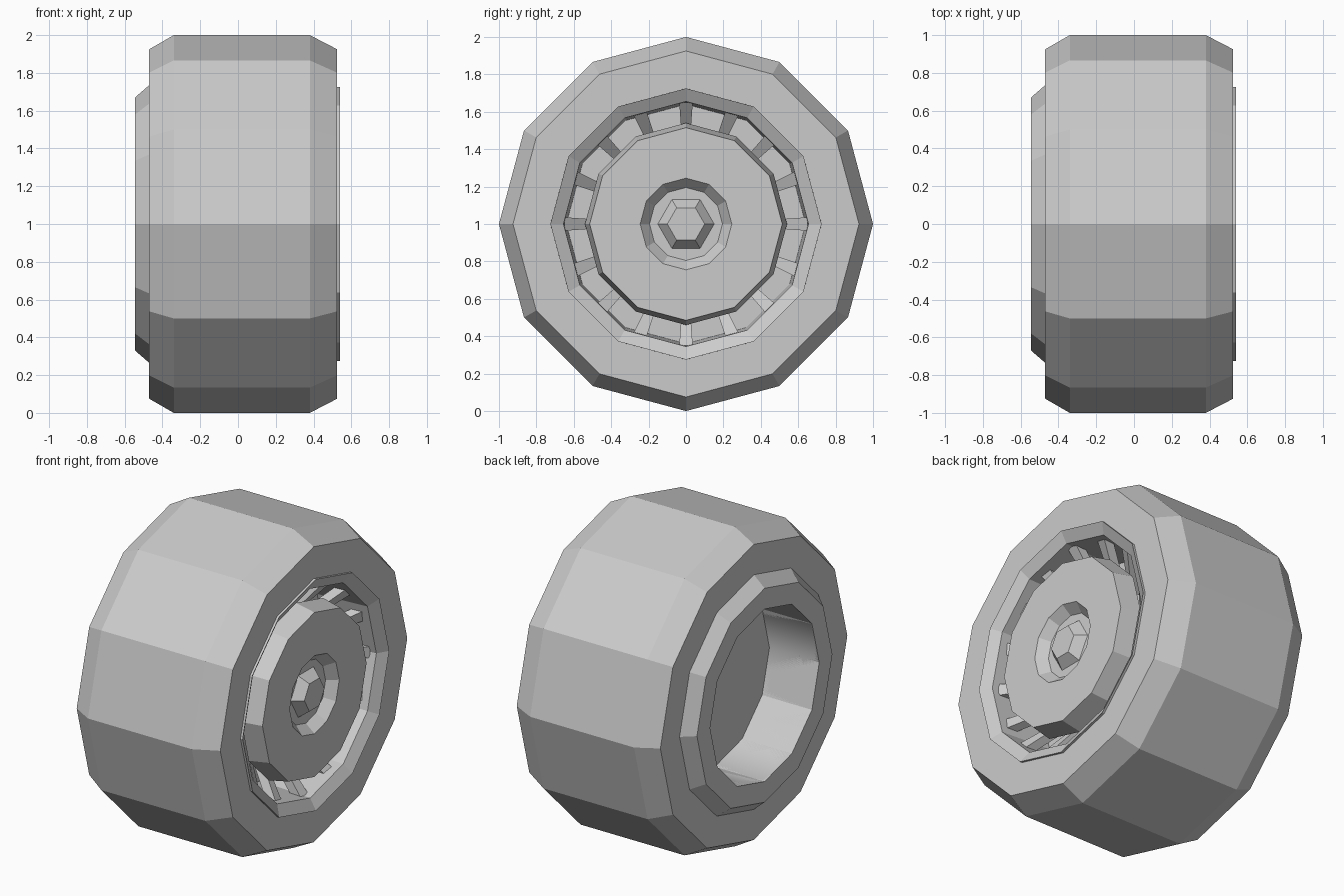
import bpy, bmesh
from math import sin, cos, tau
from mathutils import Vector, Matrix

cube = bpy.data.objects.get("Cube")
if cube:
    bpy.data.objects.remove(cube)

grey = bpy.data.materials.new("plain_grey")
grey.use_nodes = True
grey.diffuse_color = (0.6, 0.6, 0.6, 1)
grey.node_tree.nodes["Principled BSDF"].inputs["Base Color"].default_value = (0.6, 0.6, 0.6, 1)


def finish(name, bm, smooth=False, recalc=True):
    if recalc:
        bmesh.ops.recalc_face_normals(bm, faces=bm.faces)
    for f in bm.faces:
        f.smooth = smooth
    mesh = bpy.data.meshes.new(name)
    bm.to_mesh(mesh)
    bm.free()
    mesh.materials.append(grey)
    obj = bpy.data.objects.new(name, mesh)
    obj.location.z = 1
    bpy.context.collection.objects.link(obj)
    return obj


def lathe(name, profile, sides=12, closed=False, smooth=False, recalc=True):
    """Turn a profile of (x, radius) points around the x axle."""
    bm = bmesh.new()
    rings = []
    for x, r in profile:
        if r == 0:
            rings.append([bm.verts.new((x, 0, 0))] * sides)
        else:
            rings.append([bm.verts.new((x, r * cos(tau * i / sides), r * sin(tau * i / sides)))
                          for i in range(sides)])
    pairs = list(zip(rings, rings[1:]))
    if closed:
        pairs.append((rings[-1], rings[0]))
    for a, b in pairs:
        if a[0] is a[1] or b[0] is b[1]:
            ring = b if a[0] is a[1] else a
            bm.faces.new(ring)
            continue
        for i in range(sides):
            j = (i + 1) % sides
            bm.faces.new((a[i], b[i], b[j], a[j]))
    loose = [v for v in bm.verts if not v.link_faces]
    bmesh.ops.delete(bm, geom=loose, context='VERTS')
    return finish(name, bm, smooth, recalc)


# Tyre with bevelled shoulders
lathe("tire", [(-0.47, 0.70), (-0.47, 0.925), (-0.34, 1.0), (0.38, 1.0),
               (0.525, 0.925), (0.525, 0.70)], closed=True)

# Rim barrel with a bevelled rear lip and a sloping front lip
lathe("rim_barrel", [(-0.545, 0.54), (-0.545, 0.67), (-0.47, 0.735), (0.54, 0.725),
                     (0.50, 0.655), (0.15, 0.64), (0.15, 0.54)], closed=True)

# Smooth wall inside the rear opening
lathe("rear_recess_wall", [(-0.545, 0.54), (-0.2, 0.54)], smooth=True, recalc=False)

# Plate closing the barrel between the two sides
lathe("inner_plate", [(-0.2, 0), (-0.2, 0.55), (0.16, 0.64), (0.16, 0)])

# Front disc with a bevelled edge and a sunken centre
lathe("hub_disc", [(0.16, 0), (0.16, 0.35), (0.40, 0.35), (0.40, 0.54), (0.53, 0.515),
                   (0.53, 0.245), (0.47, 0.195), (0.47, 0)])

# Hexagonal centre nut
lathe("center_nut", [(0.465, 0), (0.465, 0.155), (0.53, 0.10), (0.53, 0)], sides=6)

# Sixteen slanted spokes, wider towards the rim
bm = bmesh.new()
SPOKES = 16
for k in range(SPOKES):
    turn = Matrix.Rotation(tau * k / SPOKES, 3, 'X')
    ends = []
    for x, r, half in ((0.28, 0.42, 0.02), (0.46, 0.65, 0.036)):
        ends.append([bm.verts.new(turn @ Vector((x + dx, s * half, r)))
                     for dx, s in ((0, -1), (0, 1), (-0.07, 1), (-0.07, -1))])
    a, b = ends
    bm.faces.new(a)
    bm.faces.new(b)
    for i in range(4):
        j = (i + 1) % 4
        bm.faces.new((a[i], a[j], b[j], b[i]))
finish("spokes", bm)
